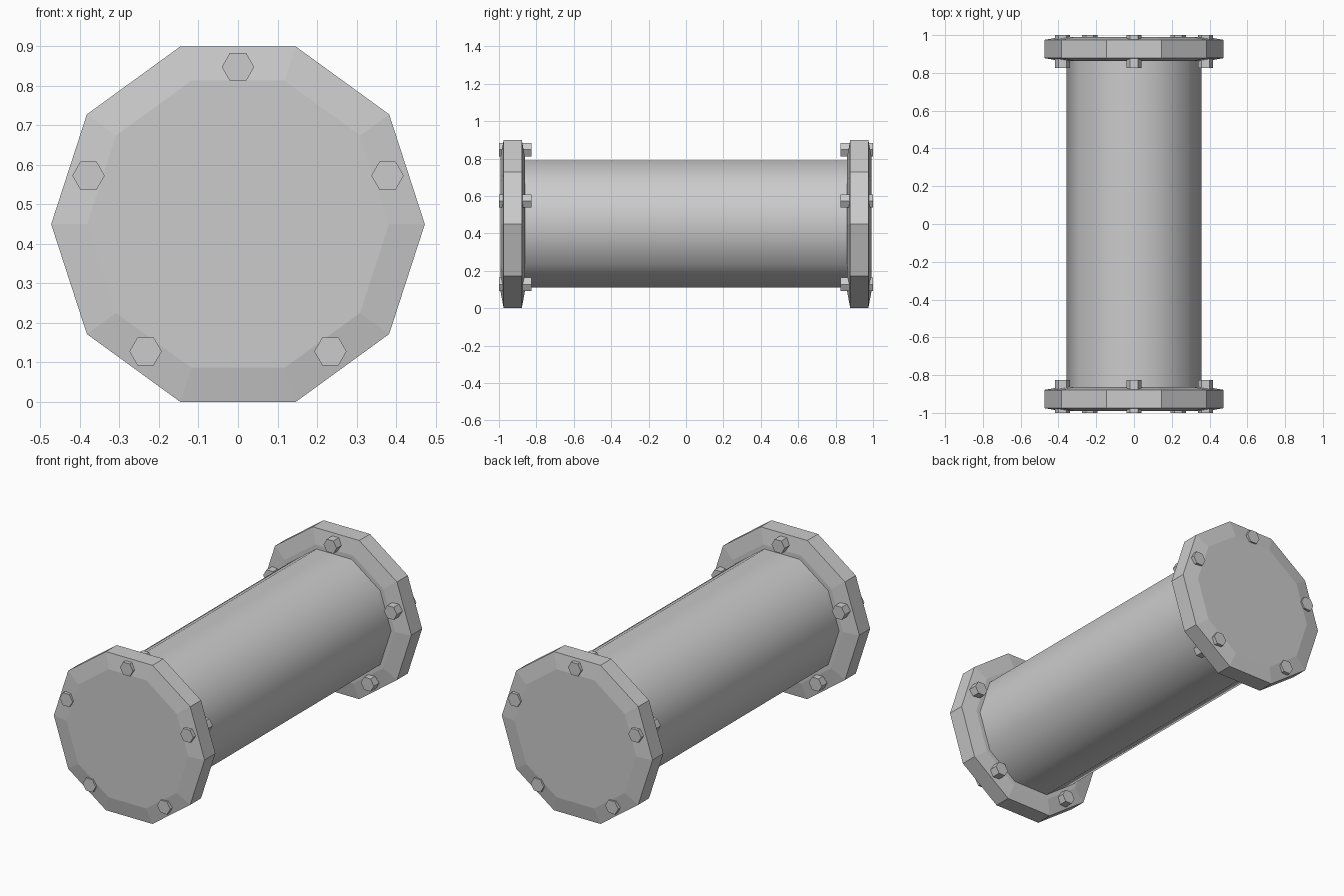
import bpy, bmesh
from math import sin, cos, pi

if "Cube" in bpy.data.objects:
    bpy.data.objects.remove(bpy.data.objects["Cube"])

CZ = 0.45  # height of the central axis


def lathe(name, sides, rings, cx=0.0, cz=CZ, caps=True, smooth=False):
    """Faceted solid along y from (y, radius) rings."""
    bm = bmesh.new()
    loops = []
    for y, r in rings:
        loops.append([bm.verts.new((cx + r * cos(2 * pi * i / sides), y,
                                    cz + r * sin(2 * pi * i / sides)))
                      for i in range(sides)])
    for a, b in zip(loops, loops[1:]):
        for i in range(sides):
            j = (i + 1) % sides
            bm.faces.new((a[i], a[j], b[j], b[i]))
    if caps:
        bm.faces.new(loops[0])
        bm.faces.new(loops[-1])
    bmesh.ops.recalc_face_normals(bm, faces=bm.faces)
    for f in bm.faces:
        f.smooth = smooth and len(f.verts) == 4
    me = bpy.data.meshes.new(name)
    bm.to_mesh(me)
    bm.free()
    ob = bpy.data.objects.new(name, me)
    bpy.context.collection.objects.link(ob)
    return ob


# smooth ten-sided pipe
lathe("pipe", 10, [(-0.865, 0.357), (0.865, 0.357)], caps=False, smooth=True)

for side, s in (("front", -1), ("back", 1)):
    # ten-sided end flange with shallow chamfers on both faces
    lathe(side + "_flange", 10, [(s * 0.862, 0.382), (s * 0.878, 0.473),
                                 (s * 0.975, 0.473), (s * 0.991, 0.382)])
    # five hexagonal bolts running through the flange
    for k in range(5):
        a = pi / 2 + 2 * pi * k / 5
        lathe(f"{side}_bolt_{k + 1}", 6, [(s * 0.825, 0.041), (s * 1.0, 0.041)],
              cx=0.398 * cos(a), cz=CZ + 0.398 * sin(a))
